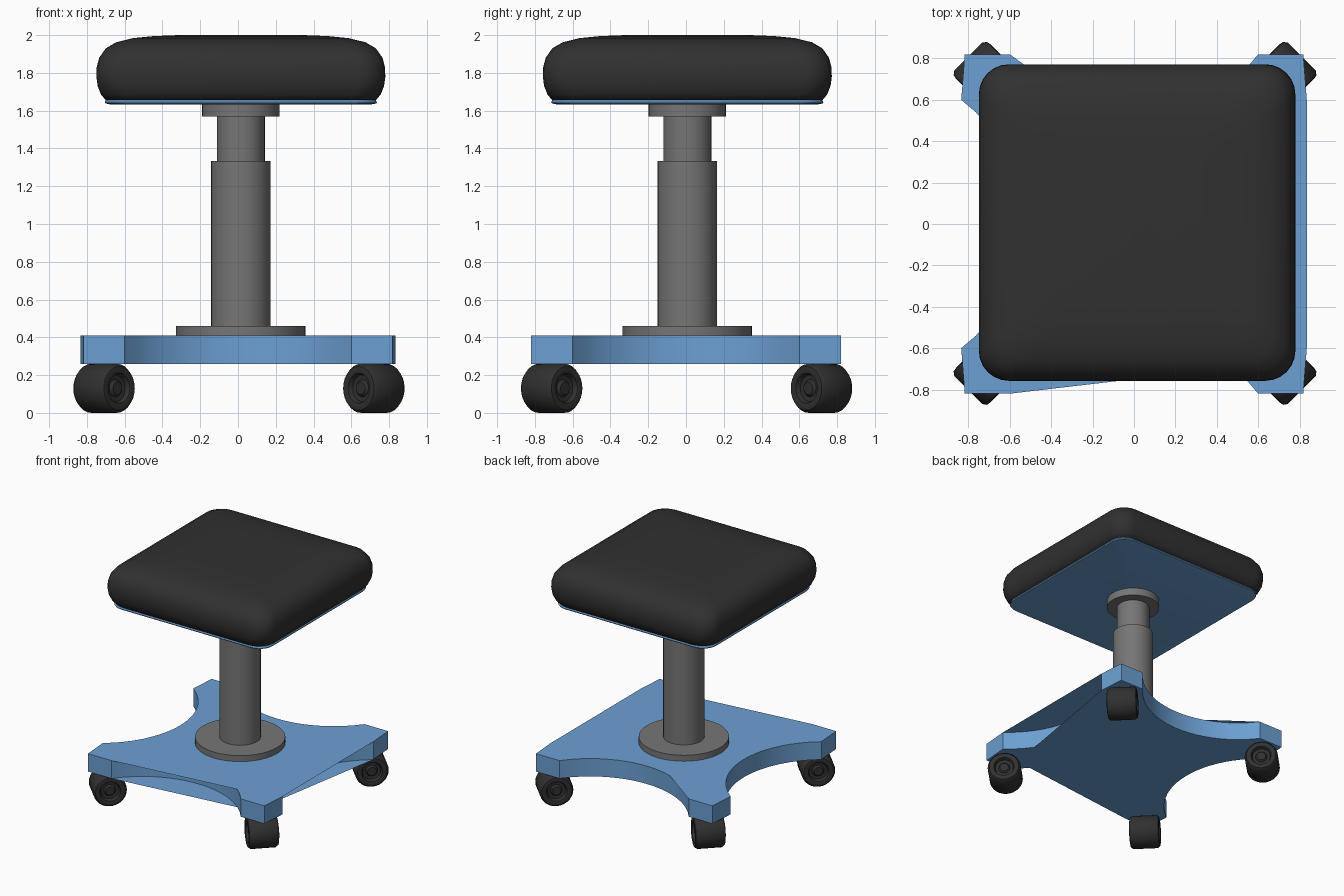
import bpy, bmesh, math
from mathutils import Matrix, Vector

if "Cube" in bpy.data.objects:
    bpy.data.objects.remove(bpy.data.objects["Cube"])


def material(name, rgb):
    m = bpy.data.materials.new(name)
    m.diffuse_color = (*rgb, 1)
    m.use_nodes = True
    m.node_tree.nodes["Principled BSDF"].inputs["Base Color"].default_value = m.diffuse_color
    return m


BLUE = material("blue paint", (0.15, 0.35, 0.65))
GREY = material("grey metal", (0.18, 0.18, 0.18))
BLACK = material("black padding", (0.03, 0.03, 0.03))


def finish(name, bm, mat, angle=35):
    me = bpy.data.meshes.new(name)
    bm.to_mesh(me)
    bm.free()
    ob = bpy.data.objects.new(name, me)
    bpy.context.collection.objects.link(ob)
    me.materials.append(mat)
    bpy.ops.object.select_all(action='DESELECT')
    ob.select_set(True)
    bpy.context.view_layer.objects.active = ob
    bpy.ops.object.shade_smooth_by_angle(angle=math.radians(angle))
    return ob


def loft(name, loops, mat, matrix=None, angle=35):
    """Skin a stack of closed loops and cap both ends."""
    bm = bmesh.new()
    rings = [[bm.verts.new(p) for p in lp] for lp in loops]
    n = len(rings[0])
    for a, b in zip(rings, rings[1:]):
        for i in range(n):
            j = (i + 1) % n
            bm.faces.new((a[i], a[j], b[j], b[i]))
    bm.faces.new(rings[0][::-1])
    bm.faces.new(rings[-1])
    if matrix:
        bmesh.ops.transform(bm, matrix=matrix, verts=bm.verts)
    bmesh.ops.recalc_face_normals(bm, faces=bm.faces)
    return finish(name, bm, mat, angle)


CX, CY = 0.015, 0.007


def circle(r, z, n=32, cx=0.0, cy=0.0):
    return [(cx + r * math.cos(2 * math.pi * i / n),
             cy + r * math.sin(2 * math.pi * i / n), z) for i in range(n)]


def rounded_square(h, r, z, n=6):
    pts = []
    for k in range(4):
        a0 = k * math.pi / 2
        sx, sy = [(1, 1), (-1, 1), (-1, -1), (1, -1)][k]
        for i in range(n + 1):
            a = a0 + i / n * math.pi / 2
            pts.append((CX + sx * (h - r) + r * math.cos(a),
                        CY + sy * (h - r) + r * math.sin(a), z))
    return pts


# cushion
profile = [(0.715, 1.655), (0.74, 1.685), (0.758, 1.73), (0.765, 1.78),
           (0.763, 1.83), (0.75, 1.88), (0.715, 1.93), (0.66, 1.962),
           (0.57, 1.984), (0.46, 1.995), (0.33, 2.0)]
loft("seat_cushion", [rounded_square(h, 0.19 * h, z) for h, z in profile], BLACK, angle=60)

# board under the cushion
loft("seat_board", [rounded_square(h, 0.12, z) for h, z in
                    [(0.69, 1.633), (0.717, 1.638), (0.72, 1.645), (0.715, 1.657)]], BLUE)

# telescopic column and flanges
for name, r, z0, z1 in [("lower_flange", 0.343, 0.41, 0.46),
                        ("outer_column", 0.157, 0.455, 1.333),
                        ("inner_column", 0.127, 1.33, 1.575),
                        ("upper_flange", 0.205, 1.57, 1.634)]:
    loft(name, [circle(r, z, 40, CX, CY) for z in (z0, z1)], GREY)

# base plate: scalloped walls, with caps that bridge some of the scallops
ARC_R, N = 0.75, 20


def base_outline():
    pts = []
    for k in range(4):
        edge = 0.835 if k % 2 == 0 else 0.82
        rot = Matrix.Rotation(k * math.pi / 2, 2)
        for i in range(N + 1):
            t = -0.6 + 1.2 * i / N
            d = edge - 0.3 + ARC_R - math.sqrt(ARC_R ** 2 - t * t)
            pts.append((rot @ Vector((d, t)), k, t))
        sx, sy = [(1, 1), (-1, 1), (-1, -1), (1, -1)][k]
        pts.append((Vector((sx * 0.818, sy * 0.82)), k, 9))
    return pts


def keep_top(k, t):
    return [False, t < 0.29, True, t > 0.44][k]


def keep_bottom(k, t):
    return [t < -0.4, True, True, t > 0.44][k]


bm = bmesh.new()
outline = base_outline()
low = [bm.verts.new((p.x, p.y, 0.26)) for p, k, t in outline]
high = [bm.verts.new((p.x, p.y, 0.41)) for p, k, t in outline]
for i in range(len(outline)):
    j = (i + 1) % len(outline)
    bm.faces.new((low[i], low[j], high[j], high[i]))
for verts, keep, flip in [(high, keep_top, 1), (low, keep_bottom, -1)]:
    loop = [v for v, (p, k, t) in zip(verts, outline) if abs(t) > 0.599 or keep(k, t)]
    bm.faces.new(loop[::flip])
finish("base_plate", bm, BLUE)

# four casters: recessed rollers lying across the diagonals
wheel = [(0.034, 0.10), (0.042, 0.092), (0.046, 0.085), (0.07, 0.088),
         (0.08, 0.113), (0.095, 0.118), (0.116, 0.114), (0.13, 0.095)]
wheel = wheel + [(r, -w) for r, w in reversed(wheel)]
for k, name in enumerate(["back_right", "back_left", "front_left", "front_right"]):
    m = (Matrix.Translation((0.005, 0.003, 0)) @ Matrix.Rotation(math.radians(45 + 90 * k), 4, 'Z')
         @ Matrix.Translation((1.01, 0, 0.13)) @ Matrix.Rotation(math.pi / 2, 4, 'X'))
    loft(name + "_caster", [circle(r, w, 28) for r, w in wheel], BLACK, m, 40)
